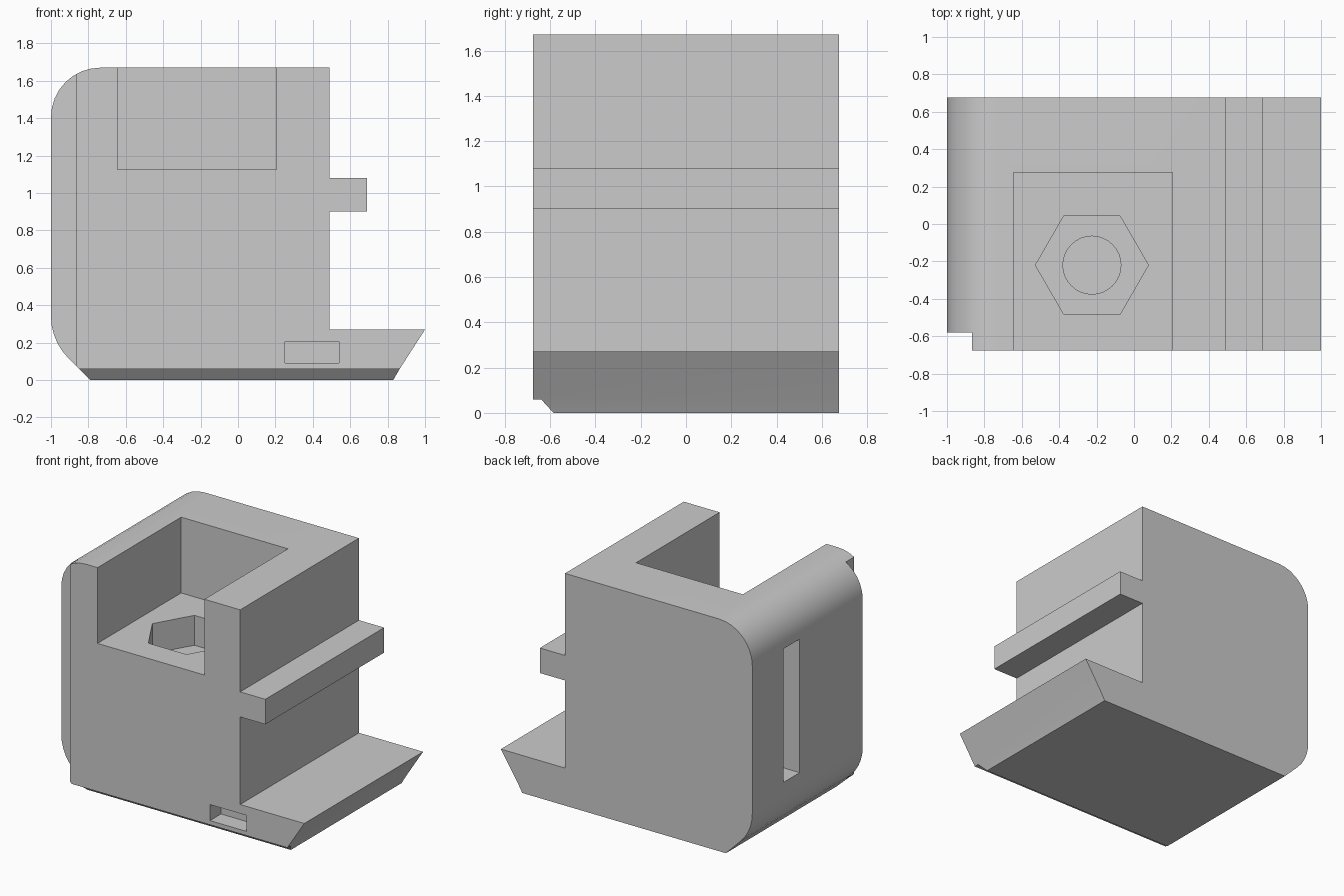
import bpy, bmesh
from math import cos, sin, pi, radians
from mathutils import Vector

cube = bpy.data.objects.get("Cube")
if cube:
    bpy.data.objects.remove(cube, do_unlink=True)

grey = bpy.data.materials.new("plain grey")
grey.use_nodes = True
grey.diffuse_color = (0.6, 0.6, 0.6, 1)
grey.node_tree.nodes["Principled BSDF"].inputs["Base Color"].default_value = (0.6, 0.6, 0.6, 1)


def prism(name, points, push):
    """Extrude a closed outline of 3D points along a vector."""
    bm = bmesh.new()
    face = bm.faces.new([bm.verts.new(p) for p in points])
    result = bmesh.ops.extrude_face_region(bm, geom=[face])
    moved = [v for v in result["geom"] if isinstance(v, bmesh.types.BMVert)]
    bmesh.ops.translate(bm, verts=moved, vec=Vector(push))
    bmesh.ops.recalc_face_normals(bm, faces=bm.faces)
    mesh = bpy.data.meshes.new(name)
    bm.to_mesh(mesh)
    bm.free()
    mesh.materials.append(grey)
    obj = bpy.data.objects.new(name, mesh)
    bpy.context.collection.objects.link(obj)
    return obj


def box(name, x, y, z):
    outline = [(x[i], y[j], z[0]) for i, j in ((0, 0), (1, 0), (1, 1), (0, 1))]
    return prism(name, outline, (0, 0, z[1] - z[0]))


def round_hole(name, center, radius, sides, z):
    angles = [2 * pi * i / sides for i in range(sides)]
    outline = [(center[0] + radius * cos(a), center[1] + radius * sin(a), z[0]) for a in angles]
    return prism(name, outline, (0, 0, z[1] - z[0]))


def arc(cx, cz, r, start, end, steps):
    angles = [radians(start + (end - start) * i / steps) for i in range(steps + 1)]
    return [(cx + r * cos(a), cz + r * sin(a)) for a in angles]


def cut(target, cutter):
    cutter.hide_render = True
    mod = target.modifiers.new("cut", "BOOLEAN")
    mod.operation = "DIFFERENCE"
    mod.solver = "EXACT"
    mod.object = cutter
    bpy.context.view_layer.objects.active = target
    bpy.ops.object.modifier_apply(modifier=mod.name)
    bpy.data.objects.remove(cutter, do_unlink=True)


# Body outline with side rail, flared foot and rounded left edges
half = 0.675
outline = [(-0.79, 0), (0.83, 0), (0.865, 0.06), (1, 0.27), (0.49, 0.27),
           (0.49, 0.9), (0.69, 0.9), (0.69, 1.08), (0.49, 1.08), (0.49, 1.67)]
outline += arc(-0.735, 1.405, 0.265, 90, 180, 8)
outline += arc(-0.686, 0.34, 0.314, 180, 225, 5)
body = prism("bracket_body", [(x, -half, z) for x, z in outline], (0, 2 * half, 0))

# Stepped bevel under the front edge
bevel = [(-0.8, -0.1), (-0.493, -0.1), (-0.64, 0.06), (-0.8, 0.06)]
cut(body, prism("bevel_cutter", [(-1.2, y, z) for y, z in bevel], (2.4, 0, 0)))

# Notch down the front corner
cut(body, box("notch_cutter", (-1.2, -0.865), (-0.8, -0.58), (-0.2, 1.9)))

# Open pocket at the top, then the nut recess and screw hole in its floor
center = (-0.225, -0.22)
cut(body, box("pocket_cutter", (-0.645, 0.205), (-0.8, 0.275), (1.125, 1.9)))
cut(body, round_hole("nut_cutter", center, 0.302, 6, (0.91, 1.3)))
cut(body, round_hole("screw_cutter", center, 0.155, 32, (0.3, 1.0)))

# Long side slot and small front slot
cut(body, box("side_slot_cutter", (-1.2, -0.73), (0.137, 0.32), (0.43, 1.39)))
cut(body, box("front_slot_cutter", (0.25, 0.54), (-0.8, -0.55), (0.09, 0.205)))

# Smooth the rounded edges, keep the rest crisp
bpy.ops.object.select_all(action="DESELECT")
body.select_set(True)
bpy.context.view_layer.objects.active = body
bpy.ops.object.shade_smooth_by_angle(angle=radians(25))
